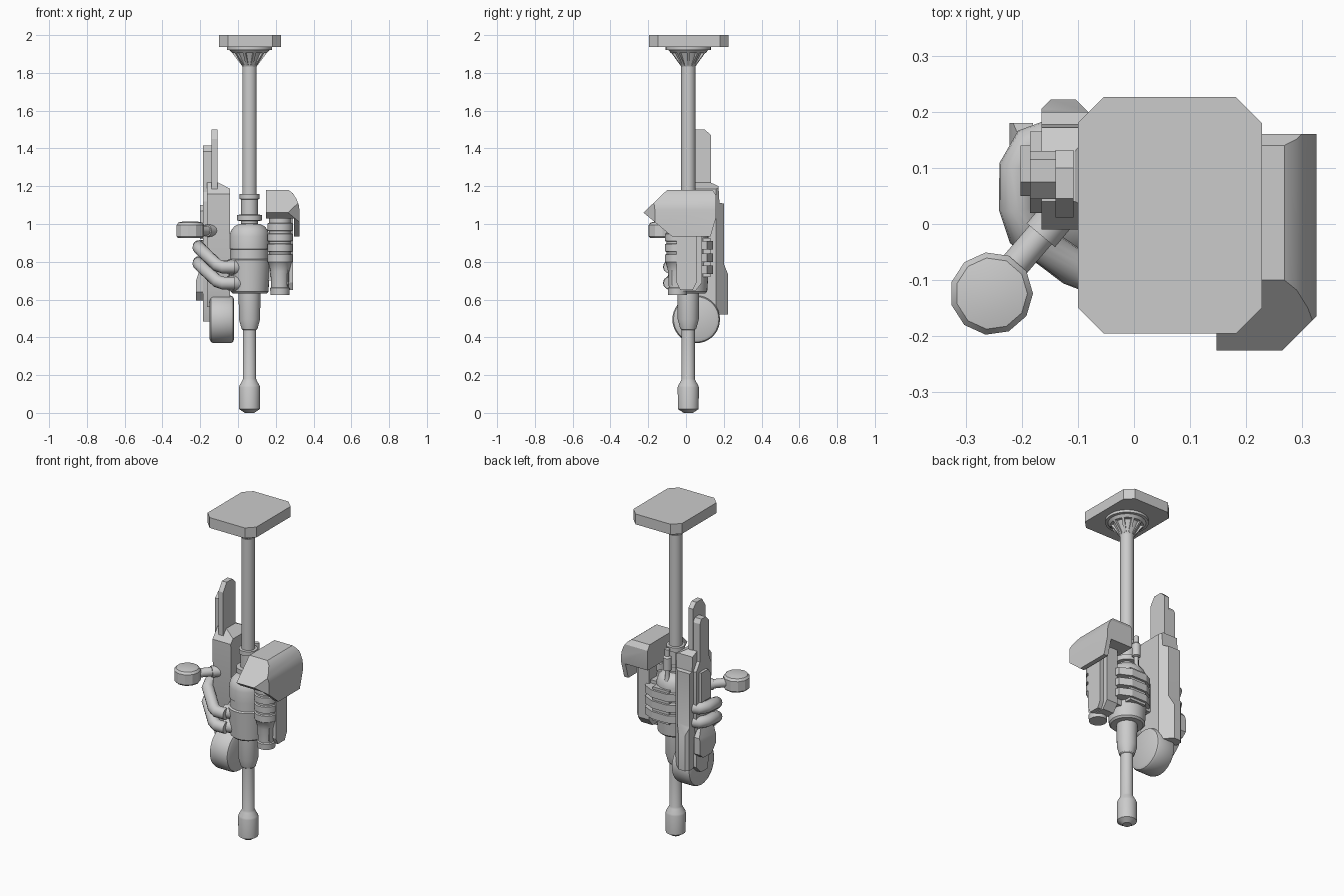
import bpy, bmesh, math
from mathutils import Vector, Matrix

grey = bpy.data.materials.new("plain grey")
grey.diffuse_color = (0.6, 0.6, 0.6, 1)
PX, PY = 0.061, 0.012   # main pole axis


def finish(name, bm, angle=32):
    bmesh.ops.recalc_face_normals(bm, faces=bm.faces)
    me = bpy.data.meshes.new(name)
    bm.to_mesh(me)
    bm.free()
    me.materials.append(grey)
    ob = bpy.data.objects.new(name, me)
    bpy.context.collection.objects.link(ob)
    bpy.ops.object.select_all(action='DESELECT')
    ob.select_set(True)
    bpy.context.view_layer.objects.active = ob
    bpy.ops.object.shade_smooth_by_angle(angle=math.radians(angle))
    return ob


def prism(name, pts, axis, a, b, cuts=(), matrix=None, angle=25):
    """Extrude a 2D outline along an axis, then trim with (point, outward normal) planes."""
    place = {'x': lambda u, v, w: (w, u, v),
             'y': lambda u, v, w: (u, w, v),
             'z': lambda u, v, w: (u, v, w)}[axis]
    bm = bmesh.new()
    lo = [bm.verts.new(place(u, v, a)) for u, v in pts]
    hi = [bm.verts.new(place(u, v, b)) for u, v in pts]
    bm.faces.new(lo)
    bm.faces.new(hi[::-1])
    n = len(pts)
    for i in range(n):
        j = (i + 1) % n
        bm.faces.new((lo[i], lo[j], hi[j], hi[i]))
    for co, no in cuts:
        bmesh.ops.bisect_plane(bm, geom=bm.verts[:] + bm.edges[:] + bm.faces[:],
                               plane_co=co, plane_no=no, clear_outer=True)
        bmesh.ops.holes_fill(bm, edges=[e for e in bm.edges if e.is_boundary], sides=0)
    if matrix:
        bm.transform(matrix)
    return finish(name, bm, angle)


def box(name, x0, x1, y0, y1, z0, z1):
    return prism(name, [(x0, y0), (x1, y0), (x1, y1), (x0, y1)], 'z', z0, z1)


def lathe(name, prof, x, y, seg=32, matrix=None):
    """Turn a (radius, height) profile about a vertical axis, capped at both ends."""
    bm = bmesh.new()
    rings = [[bm.verts.new((r * math.cos(2 * math.pi * k / seg),
                            r * math.sin(2 * math.pi * k / seg), z))
              for k in range(seg)] for r, z in prof]
    for p, q in zip(rings, rings[1:]):
        for k in range(seg):
            m = (k + 1) % seg
            bm.faces.new((p[k], p[m], q[m], q[k]))
    bm.faces.new(rings[0][::-1])
    bm.faces.new(rings[-1])
    bm.transform(matrix if matrix else Matrix.Translation((x, y, 0)))
    return finish(name, bm)


def tube(name, pts, r, seg=16):
    """Round tube through a few points with mitred joints."""
    pts = [Vector(p) for p in pts]
    bm = bmesh.new()
    rings = []
    for i, p in enumerate(pts):
        t = (pts[min(i + 1, len(pts) - 1)] - p).normalized() + (p - pts[max(i - 1, 0)]).normalized()
        t.normalize()
        s = t.cross(Vector((0, 0, 1))).normalized()
        u = s.cross(t)
        rings.append([bm.verts.new(p + r * (math.cos(2 * math.pi * k / seg) * s +
                                            math.sin(2 * math.pi * k / seg) * u))
                      for k in range(seg)])
    for p, q in zip(rings, rings[1:]):
        for k in range(seg):
            m = (k + 1) % seg
            bm.faces.new((p[k], p[m], q[m], q[k]))
    bm.faces.new(rings[0])
    bm.faces.new(rings[-1][::-1])
    return finish(name, bm, 50)


# top plate with cut corners, flange and ribs
X0, X1, Y0, Y1, C = -0.1, 0.228, -0.195, 0.226, 0.046
prism("top_plate", [(X0 + C, Y0), (X1 - C, Y0), (X1, Y0 + C), (X1, Y1 - C), (X1 - C, Y1),
                    (X0 + C, Y1), (X0, Y1 - C), (X0, Y0 + C)], 'z', 1.937, 2.0)
lathe("plate_flange", [(0.037, 1.83), (0.045, 1.85), (0.075, 1.905), (0.092, 1.905), (0.105, 1.92),
                       (0.12, 1.922), (0.12, 1.94)], PX, PY)
for k in range(10):
    prism("flange_rib", [(0.03, 1.84), (0.042, 1.84), (0.092, 1.906), (0.03, 1.906)], 'y', -0.007, 0.007,
          matrix=Matrix.Translation((PX, PY, 0)) @ Matrix.Rotation(k * math.pi / 5, 4, 'Z'))

# pole with collars, motor drum, lower sleeve and tip
lathe("upper_pole", [(0.038, 0.95), (0.038, 1.86)], PX, PY)
lathe("pole_collars", [(0.045, 0.98), (0.045, 1.016), (0.066, 1.018), (0.066, 1.048), (0.044, 1.05),
                       (0.044, 1.13), (0.052, 1.132), (0.052, 1.158), (0.038, 1.16)], PX, PY)
lathe("motor_drum", [(0.09, 0.632), (0.1, 0.642), (0.112, 0.81), (0.101, 0.815), (0.101, 0.866),
                     (0.106, 0.868), (0.106, 0.935), (0.098, 0.965), (0.08, 0.988), (0.055, 1.0),
                     (0.04, 1.002)], PX, PY)
lathe("lower_sleeve", [(0.036, 0.44), (0.042, 0.445), (0.056, 0.495), (0.058, 0.65)], PX, PY)
lathe("lower_pole_and_tip", [(0.025, 0.0), (0.036, 0.008), (0.055, 0.02), (0.056, 0.135), (0.053, 0.145),
                             (0.039, 0.17), (0.035, 0.18), (0.035, 0.46)], PX, PY)
lathe("rear_rod", [(0.016, 0.9), (0.022, 0.95), (0.012, 0.985), (0.012, 1.03), (0.024, 1.035),
                   (0.024, 1.11), (0.015, 1.12), (0.015, 1.16)], PX, PY + 0.08, 16)

# right unit: hood, ribbed grip and side bar
prism("right_hood", [(0.147, 1.03), (0.147, 1.18), (0.268, 1.18), (0.29, 1.163), (0.31, 1.132),
                     (0.322, 1.1), (0.325, 1.075), (0.325, 0.935), (0.297, 0.935), (0.297, 1.03)],
      'y', -0.225, 0.16,
      cuts=[((0, -0.10, 1.18), (0, -0.12, 0.125)), ((0, -0.225, 1.06), (0, -0.05, -0.06)),
            ((0.268, -0.222, 1), (0.7, -0.7, 0)), ((0, 0.14, 1.18), (0, 0.03, 0.02)),
            ((0, 0.158, 1.03), (0, 0.095, -0.028))], angle=30)
rings = [(0.05, 0.625), (0.052, 0.66), (0.046, 0.665), (0.05, 0.75), (0.062, 0.795)]
for k in range(4):
    z = 0.8 + k * 0.055
    rings += [(0.067, z), (0.067, z + 0.038), (0.058, z + 0.041), (0.058, z + 0.052)]
lathe("ribbed_grip", rings + [(0.058, 1.05)], 0.222, -0.045, 24)
prism("side_bar", [(-0.075, 0.68), (-0.045, 0.645), (0.05, 0.645), (0.085, 0.69), (0.085, 1.06),
                   (-0.075, 1.06)], 'x', 0.19, 0.265)
prism("side_bar_panel", [(-0.05, 0.69), (-0.03, 0.65), (0.035, 0.65), (0.055, 0.69), (0.055, 1.04),
                         (-0.05, 1.04)], 'x', 0.26, 0.29)

# rear clamp straps joining the drum and side bar
for z in (0.735, 0.8, 0.865):
    prism("clamp_strap", [(-0.05, 0.05), (-0.02, 0.115), (0.03, 0.143), (0.13, 0.143), (0.2, 0.11),
                          (0.21, 0.05)], 'z', z, z + 0.045)
box("clamp_spine", 0.025, 0.135, 0.09, 0.13, 0.72, 0.925)
box("clamp_bridge", 0.12, 0.21, -0.02, 0.07, 0.7, 0.93)
box("clamp_to_left_unit", -0.06, 0.02, 0.0, 0.09, 0.72, 0.9)

# left unit: main housing, stacked blades and fins
prism("left_housing", [(0.03, 0.56), (0.0, 0.66), (-0.01, 1.16), (0.04, 1.22), (0.13, 1.22),
                       (0.172, 1.2), (0.177, 1.112), (0.2, 1.108), (0.2, 0.79), (0.222, 0.735),
                       (0.222, 0.52), (0.165, 0.52), (0.12, 0.6)], 'x', -0.165, -0.042,
      cuts=[((-0.105, 0, 1.22), (0.035, 0, 0.065)), ((-0.042, 0.16, 1), (0.7, 0.7, 0)),
            ((-0.165, 0.205, 0.7), (-0.7, 0.7, 0))])
prism("inner_blade", [(0.012, 1.1), (0.012, 1.45), (0.045, 1.5), (0.1, 1.5), (0.132, 1.47), (0.132, 1.1)],
      'x', -0.14, -0.108)
prism("outer_blade", [(0.045, 1.385), (0.075, 1.415), (0.115, 1.415), (0.13, 1.39), (0.13, 1.16),
                      (0.165, 1.11), (0.165, 0.8), (0.145, 0.72), (0.165, 0.66), (0.165, 0.53),
                      (0.12, 0.485), (0.06, 0.485), (0.03, 0.6), (0.02, 1.12), (0.045, 1.17)],
      'x', -0.185, -0.14)
prism("blade_cover", [(0.05, 0.92), (0.05, 1.07), (0.075, 1.1), (0.14, 1.1), (0.14, 0.92)], 'x', -0.202, -0.18)
prism("lower_fin", [(0.03, 0.64), (0.03, 0.74), (0.06, 0.77), (0.14, 0.77), (0.18, 0.72), (0.18, 0.62),
                    (0.15, 0.595), (0.07, 0.595)], 'x', -0.222, -0.18,
      cuts=[((-0.222, 0, 0.7), (-0.06, 0, 0.02))])

# round disc at the foot of the left unit, axis along x
lathe("foot_disc", [(0.105, -0.065), (0.12, -0.058), (0.126, -0.045), (0.126, 0.045), (0.12, 0.058),
                    (0.105, 0.065)], 0, 0, 36,
      Matrix.Translation((-0.085, 0.054, 0.495)) @ Matrix.Rotation(math.pi / 2, 4, 'Y'))

# knob on a short stem
lathe("knob", [(0.066, 0.925), (0.074, 0.934), (0.074, 0.995), (0.064, 1.008), (0.035, 1.014)],
      -0.254, -0.124, 11)
tube("knob_stem", [(-0.24, -0.105, 0.965), (-0.12, 0.035, 0.965)], 0.026)
tube("knob_stem_collar", [(-0.166, -0.02, 0.965), (-0.12, 0.035, 0.965)], 0.033)

# two bent pipes running from the left unit to the drum
for dz in (0, -0.085):
    tube("bent_pipe", [(-0.14, 0.155, 0.885 + dz), (-0.185, 0.14, 0.882 + dz), (-0.207, 0.1, 0.88 + dz),
                       (-0.207, 0.03, 0.875 + dz), (-0.193, -0.015, 0.86 + dz), (-0.11, -0.076, 0.782 + dz),
                       (-0.08, -0.088, 0.772 + dz), (-0.02, -0.085, 0.772 + dz)], 0.034)
    tube("pipe_socket", [(-0.05, -0.06, 0.772 + dz), (0.03, -0.03, 0.772 + dz)], 0.04)
